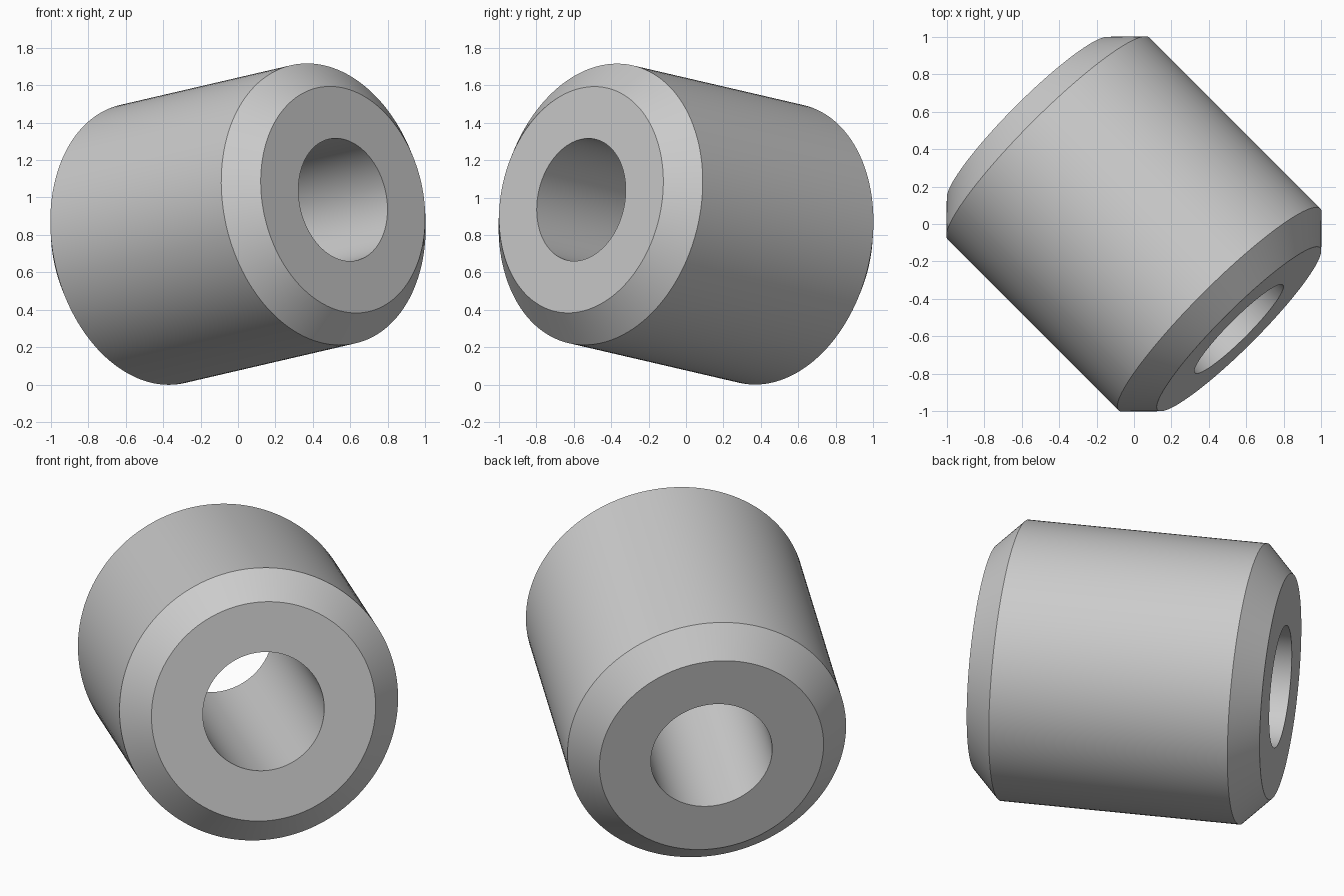
import bpy, bmesh, math
from mathutils import Vector, Matrix

cube = bpy.data.objects.get("Cube")
if cube:
    bpy.data.objects.remove(cube, do_unlink=True)

# Sizes
RADIUS = 0.762
BORE = 0.332
HALF_LENGTH = 0.803
CHAMFER = 0.149
SEGMENTS = 128

# Plain grey material
grey = bpy.data.materials.new("plain grey")
grey.use_nodes = True
colour = (0.6, 0.6, 0.6, 1)
grey.diffuse_color = colour
grey.node_tree.nodes["Principled BSDF"].inputs["Base Color"].default_value = colour

# Closed cross-section (radius, height) turned around the sleeve's axis
face, rim = RADIUS - CHAMFER, HALF_LENGTH - CHAMFER
profile = [(BORE, -HALF_LENGTH), (face, -HALF_LENGTH), (RADIUS, -rim),
           (RADIUS, rim), (face, HALF_LENGTH), (BORE, HALF_LENGTH)]

bm = bmesh.new()
verts = [bm.verts.new((r, 0, z)) for r, z in profile]
edges = [bm.edges.new((a, b)) for a, b in zip(verts, verts[1:] + verts[:1])]
bmesh.ops.spin(bm, geom=verts + edges, cent=(0, 0, 0), axis=(0, 0, 1),
               angle=math.tau, steps=SEGMENTS, use_merge=False)
bmesh.ops.remove_doubles(bm, verts=bm.verts, dist=0.0001)
bmesh.ops.recalc_face_normals(bm, faces=bm.faces)

# Tilt the axis to the front left and slightly upwards, then stand on the ground
axis = Vector((0.697, -0.697, 0.162)).normalized()
bm.transform(axis.to_track_quat('Z', 'Y').to_matrix().to_4x4())
lowest = min(v.co.z for v in bm.verts)
bm.transform(Matrix.Translation((0, 0, -lowest)))

mesh = bpy.data.meshes.new("chamfered_sleeve")
bm.to_mesh(mesh)
bm.free()
mesh.materials.append(grey)
sleeve = bpy.data.objects.new("chamfered_sleeve", mesh)
bpy.context.collection.objects.link(sleeve)

# Smooth round surfaces with crisp chamfer edges
bpy.ops.object.select_all(action='DESELECT')
sleeve.select_set(True)
bpy.context.view_layer.objects.active = sleeve
bpy.ops.object.shade_smooth_by_angle(angle=math.radians(30))
